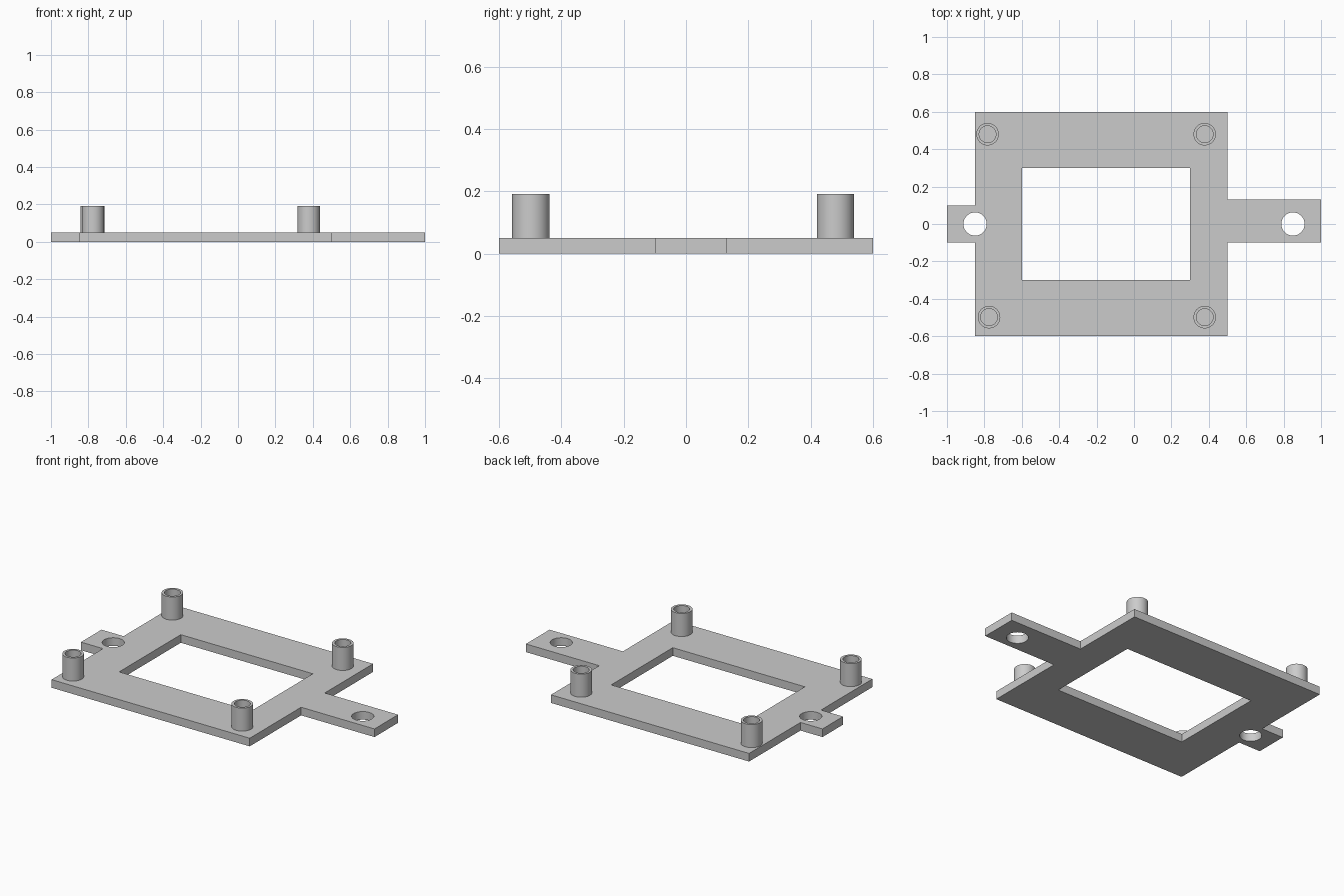
import bpy
import bmesh
from math import cos, sin, tau, radians

cube = bpy.data.objects.get("Cube")
if cube:
    bpy.data.objects.remove(cube, do_unlink=True)

grey = bpy.data.materials.new("light grey")
grey.use_nodes = True
grey.diffuse_color = (0.6, 0.6, 0.6, 1)
grey.node_tree.nodes["Principled BSDF"].inputs["Base Color"].default_value = (0.6, 0.6, 0.6, 1)

THICK = 0.05
POST_TOP = 0.192
SIDES = 48


def finish(obj):
    bpy.ops.object.select_all(action="DESELECT")
    obj.select_set(True)
    bpy.context.view_layer.objects.active = obj
    if obj.type == "CURVE":
        bpy.ops.object.convert(target="MESH")
        obj = bpy.context.object
    # Merge seams and face all surfaces outward
    bm = bmesh.new()
    bm.from_mesh(obj.data)
    bmesh.ops.remove_doubles(bm, verts=bm.verts, dist=0.0001)
    bmesh.ops.recalc_face_normals(bm, faces=bm.faces)
    bm.to_mesh(obj.data)
    bm.free()
    obj.data.materials.clear()
    obj.data.materials.append(grey)
    bpy.ops.object.shade_smooth_by_angle(angle=radians(30))


def rect(x0, x1, y0, y1):
    return [(x0, y0), (x1, y0), (x1, y1), (x0, y1)]


def circle(x, y, r):
    return [(x + r * cos(tau * i / SIDES), y + r * sin(tau * i / SIDES)) for i in range(SIDES)]


# Plate: frame with a tab at each end, a window and two screw holes
outline = [(-0.85, -0.6), (0.5, -0.6), (0.5, -0.1), (1, -0.1), (1, 0.13), (0.5, 0.13),
           (0.5, 0.6), (-0.85, 0.6), (-0.85, 0.1), (-1, 0.1), (-1, -0.1), (-0.85, -0.1)]
loops = [outline, rect(-0.6, 0.3, -0.3, 0.3), circle(-0.85, 0, 0.062), circle(0.85, 0, 0.062)]
curve = bpy.data.curves.new("mounting_plate", "CURVE")
curve.dimensions = "2D"
curve.fill_mode = "BOTH"
curve.extrude = THICK / 2
for loop in loops:
    spline = curve.splines.new("POLY")
    spline.points.add(len(loop) - 1)
    for point, (x, y) in zip(spline.points, loop):
        point.co = (x, y, 0, 1)
    spline.use_cyclic_u = True
plate = bpy.data.objects.new("mounting_plate", curve)
plate.location.z = THICK / 2
bpy.context.collection.objects.link(plate)
finish(plate)


# Hollow standoff posts, turned from a wall profile
def post(name, x, y):
    bm = bmesh.new()
    profile = [(0.06, THICK), (0.06, POST_TOP), (0.045, POST_TOP), (0.045, THICK)]
    verts = [bm.verts.new((r, 0, z)) for r, z in profile]
    edges = [bm.edges.new(pair) for pair in zip(verts, verts[1:])]
    bmesh.ops.spin(bm, geom=verts + edges, axis=(0, 0, 1), cent=(0, 0, 0),
                   angle=tau, steps=SIDES, use_merge=True)
    mesh = bpy.data.meshes.new(name)
    bm.to_mesh(mesh)
    bm.free()
    obj = bpy.data.objects.new(name, mesh)
    obj.location = (x, y, 0)
    bpy.context.collection.objects.link(obj)
    finish(obj)


post("back_right_post", -0.783, 0.48)
post("back_left_post", 0.378, 0.48)
post("front_right_post", -0.775, -0.498)
post("front_left_post", 0.378, -0.498)
